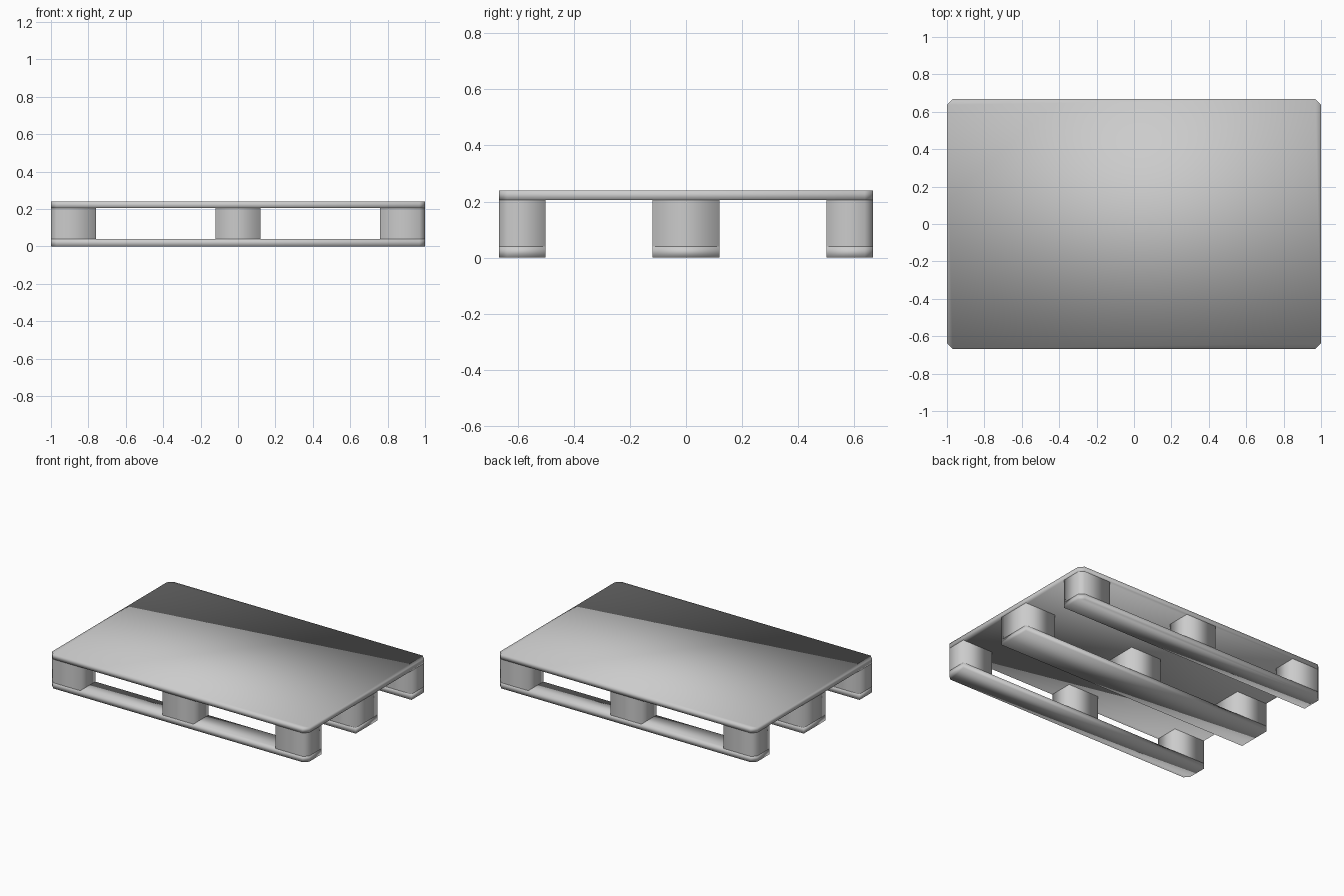
import bpy, bmesh

if "Cube" in bpy.data.objects:
    bpy.data.objects.remove(bpy.data.objects["Cube"])

X, Y, CUT = 1.0, 0.667, 0.03   # pallet half length, half width, corner cut


def slab(name, x0, x1, y0, y1, z0, z1, caps=True):
    """Smooth-shaded prism; corners lying on the pallet's own corners are cut."""
    ring = []
    cx, cy = (x0 + x1) / 2, (y0 + y1) / 2
    for i, (x, y) in enumerate([(x0, y0), (x1, y0), (x1, y1), (x0, y1)]):
        if abs(x) > X - 0.001 and abs(y) > Y - 0.001:
            sx = CUT if x < cx else -CUT
            sy = CUT if y < cy else -CUT
            pair = [(x, y + sy), (x + sx, y)]
            ring += pair if i % 2 == 0 else pair[::-1]
        else:
            ring.append((x, y))
    bm = bmesh.new()
    low = [bm.verts.new((x, y, z0)) for x, y in ring]
    top = [bm.verts.new((x, y, z1)) for x, y in ring]
    n = len(ring)
    for i in range(n):
        j = (i + 1) % n
        bm.faces.new((low[i], low[j], top[j], top[i]))
    if caps:
        bm.faces.new(top)
        bm.faces.new(low[::-1])
    for f in bm.faces:
        f.smooth = True
    mesh = bpy.data.meshes.new(name)
    bm.to_mesh(mesh)
    bm.free()
    obj = bpy.data.objects.new(name, mesh)
    bpy.context.collection.objects.link(obj)
    return obj


# Top deck
slab("top_deck", -X, X, -Y, Y, 0.205, 0.24)

# Three runners, each carrying three blocks (open prisms between the boards)
rows = {"front": (-Y, -0.5), "middle": (-0.12, 0.12), "back": (0.5, Y)}
columns = {"left": (-X, -0.76), "centre": (-0.12, 0.12), "right": (0.76, X)}
for row, (y0, y1) in rows.items():
    slab(f"{row}_runner", -X, X, y0, y1, 0.0, 0.04)
    for col, (x0, x1) in columns.items():
        slab(f"{row}_{col}_block", x0, x1, y0, y1, 0.04, 0.205, caps=False)
